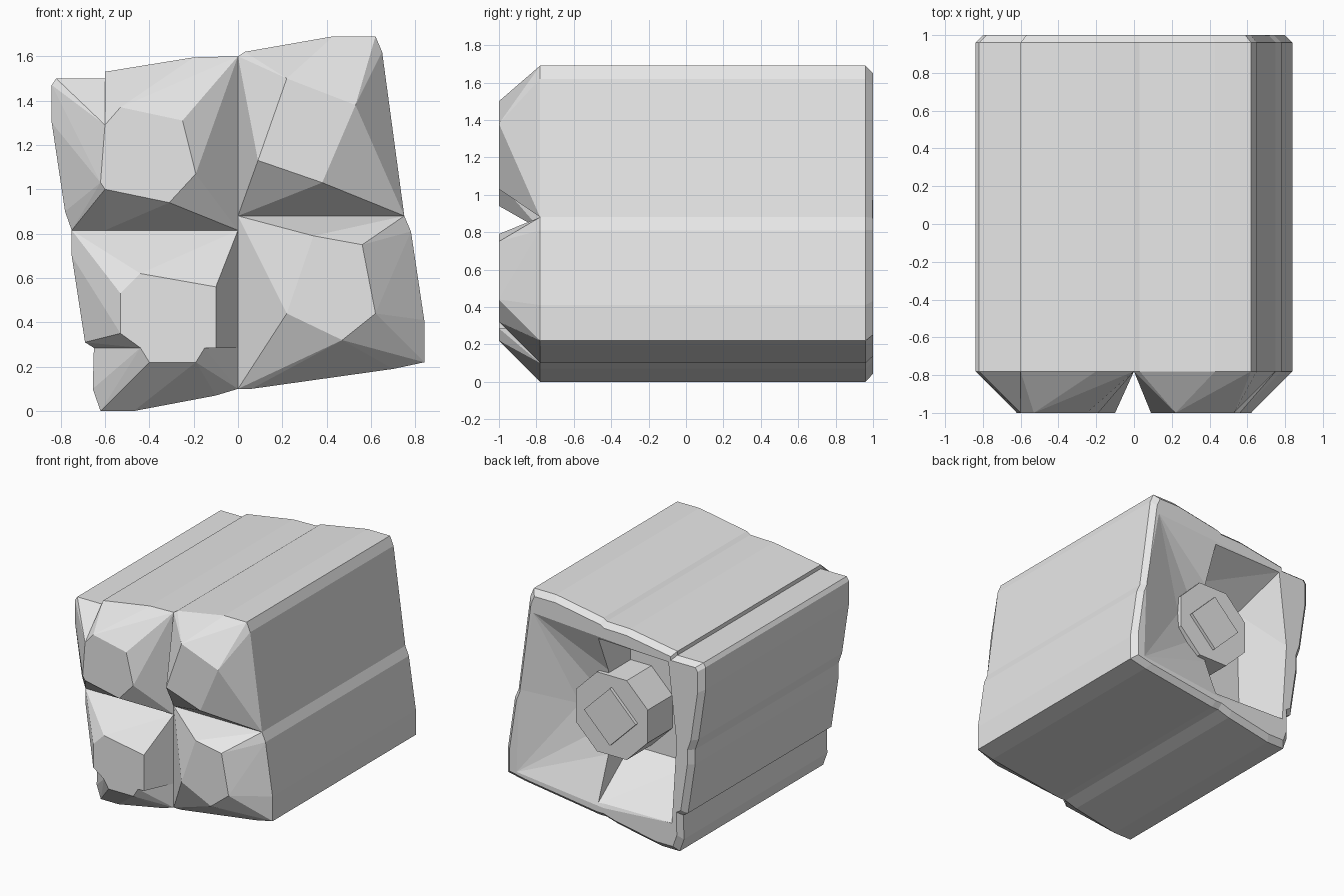
import bpy
import bmesh
from math import cos, sin, pi

FRONT, SHOULDER, REAR, BACK = -1.0, -0.78, 0.96, 1.0
AXIS_HEIGHT = 0.85

default_cube = bpy.data.objects.get("Cube")
if default_cube:
    bpy.data.objects.remove(default_cube, do_unlink=True)

grey = bpy.data.materials.new("plain grey")
grey.use_nodes = True
grey.diffuse_color = (0.8, 0.8, 0.8, 1)
grey.node_tree.nodes["Principled BSDF"].inputs["Base Color"].default_value = grey.diffuse_color


def hull(name, *sections):
    """Convex solid around (depth, outline) sections, outlines given as x, z pairs."""
    bm = bmesh.new()
    for depth, outline in sections:
        for x, z in outline:
            bm.verts.new((x, depth, z))
    result = bmesh.ops.convex_hull(bm, input=bm.verts[:])
    loose = set(result["geom_interior"]) | set(result["geom_unused"])
    loose = [v for v in loose if isinstance(v, bmesh.types.BMVert)]
    bmesh.ops.delete(bm, geom=loose, context='VERTS')
    bmesh.ops.dissolve_limit(bm, angle_limit=0.01, verts=bm.verts[:], edges=bm.edges[:])
    bmesh.ops.recalc_face_normals(bm, faces=bm.faces[:])
    mesh = bpy.data.meshes.new(name)
    bm.to_mesh(mesh)
    bm.free()
    mesh.materials.append(grey)
    obj = bpy.data.objects.new(name, mesh)
    bpy.context.collection.objects.link(obj)
    return obj


def inset(outline, factor=0.95):
    """Pull an outline toward the long axis of the bundle."""
    return [(x * factor, AXIS_HEIGHT + (z - AXIS_HEIGHT) * factor) for x, z in outline]


def block(name, outline, face):
    """Long prism with a faceted front and a bevelled rear end."""
    return hull(name, (FRONT, face), (SHOULDER, outline), (REAR, outline), (BACK, inset(outline)))


def ring(sides, radius, turn=0.0):
    angles = [turn + 2 * pi * i / sides for i in range(sides)]
    return [(radius * cos(a), AXIS_HEIGHT + radius * sin(a)) for a in angles]


# Long blocks: outline of the body, then outline of the front facet
blocks = [
    block("upper_right_block",
          [(0, .88), (.75, .88), (.65, 1.62), (.62, 1.69), (.43, 1.69), (.03, 1.62), (0, 1.6)],
          [(.09, 1.13), (.22, 1.5), (.53, 1.38), (.38, 1.03)]),
    block("lower_right_block",
          [(0, .1), (.06, .1), (.7, .19), (.84, .22), (.84, .41), (.81, .52), (.78, .81),
           (.75, .88), (0, .88)],
          [(.22, .44), (.34, .79), (.56, .75), (.62, .44), (.47, .32)]),
    block("upper_left_block",
          [(-.6, .815), (0, .815), (0, 1.6), (-.2, 1.595), (-.6, 1.53)],
          [(-.6, 1), (-.6, 1.29), (-.53, 1.37), (-.25, 1.31), (-.19, 1.07), (-.31, .94)]),
    block("outer_left_strip",
          [(-.6, .815), (-.75, .815), (-.78, .9), (-.84, 1.3), (-.84, 1.47), (-.82, 1.5),
           (-.6, 1.5)],
          [(-.6, 1.29), (-.62, 1.03), (-.6, 1)]),
    block("lower_left_block",
          [(0, .815), (-.75, .815), (-.75, .7), (-.69, .31), (-.65, .285), (0, .285)],
          [(-.53, .53), (-.44, .62), (-.1, .56), (-.1, .285), (-.44, .285), (-.53, .35)]),
    block("bottom_left_block",
          [(0, .285), (-.65, .285), (-.655, .1), (-.62, 0), (-.47, 0), (-.1, .07), (0, .1)],
          [(-.4, .22), (-.19, .22), (-.15, .285), (-.44, .285)]),
]

# Rear hollow: a shallow funnel and a deeper pocket on one side
funnel_rim = [(.72, .9), (.6, 1.52), (0, 1.48), (-.5, 1.45), (-.62, .85), (-.58, .22),
              (0, .18), (.74, .26)]
pocket_rim = [(.05, 1.47), (-.55, 1.45), (-.62, .85), (-.58, .22), (.05, .2)]
pocket_floor = [(.05, 1.3), (-.48, 1.25), (-.5, .5), (.05, .5)]
outside = BACK + 0.05
cutters = [
    hull("funnel_cutter", (outside, funnel_rim), (BACK, funnel_rim), (.86, ring(8, .3))),
    hull("pocket_cutter", (outside, pocket_rim), (BACK, pocket_rim), (.6, pocket_floor)),
]
for cutter in cutters:
    cutter.hide_render = True

for obj in blocks:
    bpy.context.view_layer.objects.active = obj
    for cutter in cutters:
        cut = obj.modifiers.new("rear hollow", 'BOOLEAN')
        cut.operation = 'DIFFERENCE'
        cut.solver = 'EXACT'
        cut.object = cutter
        bpy.ops.object.modifier_apply(modifier=cut.name)
for cutter in cutters:
    bpy.data.objects.remove(cutter, do_unlink=True)

# Hub standing in the hollow, with a four-sided peg on its end
hub_ring = ring(8, .33, pi / 8)
hull("rear_hub", (.55, hub_ring), (.9, hub_ring))
hull("rear_peg", (.8, ring(4, .22)), (.925, ring(4, .22)))
